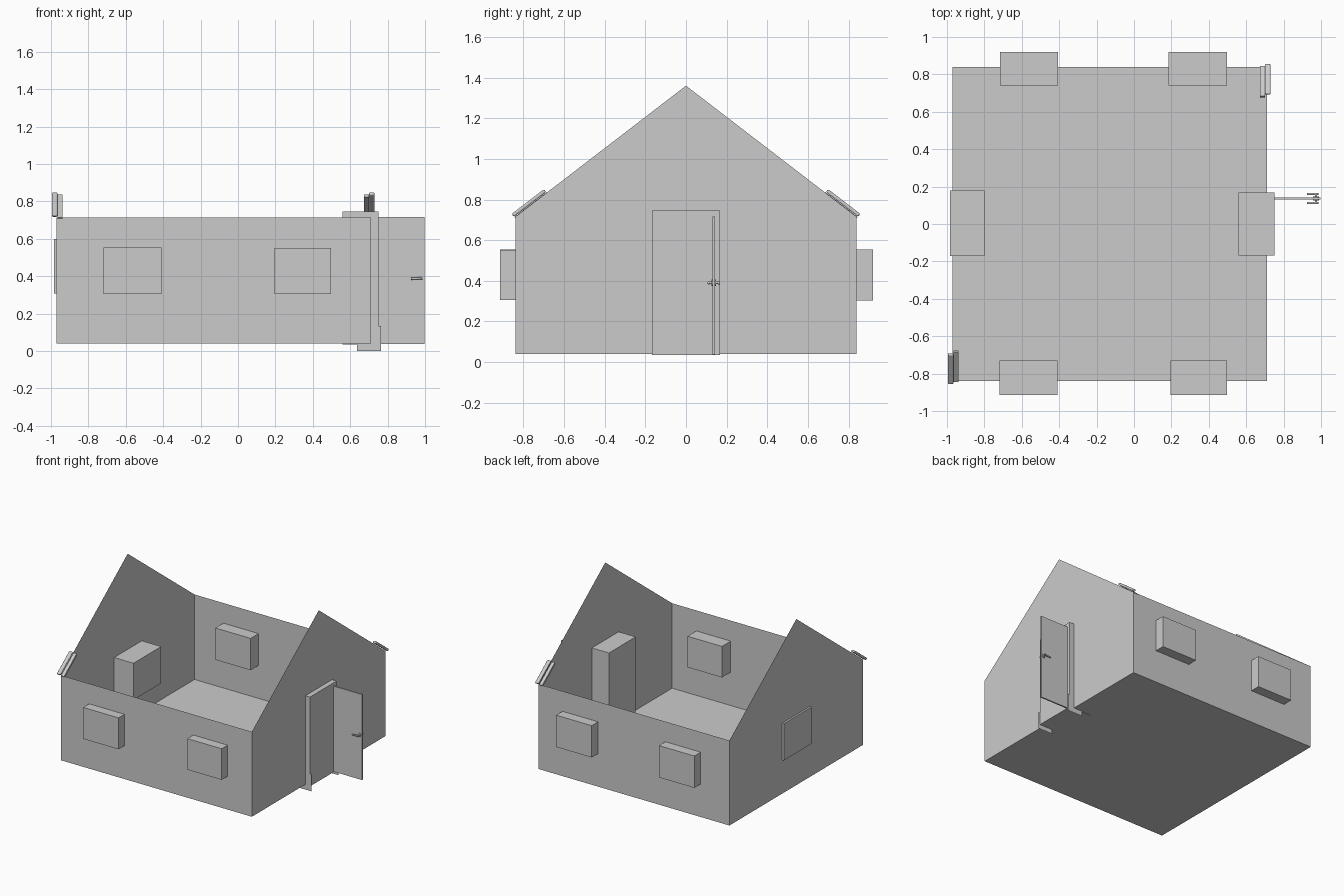
import bpy, bmesh, math
from mathutils import Matrix, Vector

if "Cube" in bpy.data.objects:
    bpy.data.objects.remove(bpy.data.objects["Cube"])

X0, X1, W = -0.97, 0.71, 0.84      # gable planes and half depth
Z0, EAVE, RIDGE = 0.04, 0.715, 1.36


def mesh_object(name, bm):
    me = bpy.data.meshes.new(name)
    bm.to_mesh(me)
    bm.free()
    ob = bpy.data.objects.new(name, me)
    bpy.context.collection.objects.link(ob)
    return ob


def sheet(name, polys):
    bm = bmesh.new()
    for poly in polys:
        bm.faces.new([bm.verts.new(p) for p in poly])
    bmesh.ops.remove_doubles(bm, verts=bm.verts, dist=1e-5)
    return mesh_object(name, bm)


def box(name, x, y, z):
    bm = bmesh.new()
    bmesh.ops.create_cube(bm, size=1)
    for v in bm.verts:
        v.co = Vector([(r[0] + r[1]) / 2 + c * (r[1] - r[0])
                       for c, r in zip(v.co, (x, y, z))])
    return mesh_object(name, bm)


def rod(name, a, b, r, n=12):
    a, b = Vector(a), Vector(b)
    bm = bmesh.new()
    rot = (b - a).to_track_quat('Z', 'Y').to_matrix().to_4x4()
    bmesh.ops.create_cone(bm, cap_ends=True, segments=n, radius1=r, radius2=r,
                          depth=(b - a).length,
                          matrix=Matrix.Translation((a + b) / 2) @ rot)
    ob = mesh_object(name, bm)
    for p in ob.data.polygons:
        p.use_smooth = len(p.vertices) == 4
    return ob


# open house shell: floor, two side walls, two gables, no roof
def gable(x):
    return [(x, -W, Z0), (x, W, Z0), (x, W, EAVE), (x, 0, RIDGE), (x, -W, EAVE)]


def wall(y):
    return [(X0, y, Z0), (X1, y, Z0), (X1, y, EAVE), (X0, y, EAVE)]


sheet("house_shell", [
    gable(X1), gable(X0)[::-1], wall(-W), wall(W)[::-1],
    [(X0, -W, Z0), (X0, W, Z0), (X1, W, Z0), (X1, -W, Z0)]])

# window blocks set through the walls
box("front_window_left", (-0.72, -0.41), (-0.915, -0.73), (0.305, 0.555))
box("front_window_right", (0.195, 0.497), (-0.915, -0.73), (0.305, 0.552))
box("back_window_left", (-0.717, -0.407), (0.74, 0.92), (0.302, 0.555))
box("back_window_right", (0.185, 0.497), (0.74, 0.92), (0.302, 0.555))
box("gable_window", (-0.985, -0.80), (-0.17, 0.178), (0.308, 0.60))

# doorway block with thin plates at its foot
box("doorway", (0.56, 0.75), (-0.168, 0.168), (0.035, 0.745))
for side, y in (("left", -0.169), ("right", 0.169)):
    sheet("door_foot_" + side, [[(0.635, y, 0), (0.765, y, 0),
                                 (0.765, y, 0.135), (0.635, y, 0.135)]])

# open door leaf and lever handles
box("door_leaf", (0.75, 0.998), (0.131, 0.142), (0.038, 0.717))
rod("handle_rose", (0.973, 0.126, 0.39), (0.973, 0.147, 0.39), 0.016, 16)
rod("handle_spindle", (0.973, 0.112, 0.39), (0.973, 0.161, 0.39), 0.006)
for side, y in (("front", 0.112), ("back", 0.161)):
    rod("handle_lever_" + side, (0.985, y, 0.39), (0.925, y, 0.387), 0.006)

# hinge-like slats on two opposite eaves corners, half-turn copies
angle = -math.atan2(RIDGE - EAVE, W)
turn = (Matrix.Translation((-0.265, 0, 0)) @ Matrix.Rotation(math.pi, 4, 'Z'))
for corner, m in (("right", Matrix()), ("left", turn)):
    for part, cx, cy, cz, w, l, t in (("outer", 0.715, 0.773, 0.783, 0.03, 0.2, 0.018),
                                      ("inner", 0.687, 0.760, 0.769, 0.026, 0.2, 0.016)):
        ob = box("eaves_slat_%s_%s" % (part, corner),
                 (-w / 2, w / 2), (-l / 2, l / 2), (-t / 2, t / 2))
        ob.data.transform(m @ Matrix.Translation((cx, cy, cz)) @ Matrix.Rotation(angle, 4, 'X'))
        if part == "outer":
            bev = ob.modifiers.new("round", 'BEVEL')
            bev.width, bev.segments = 0.007, 3
